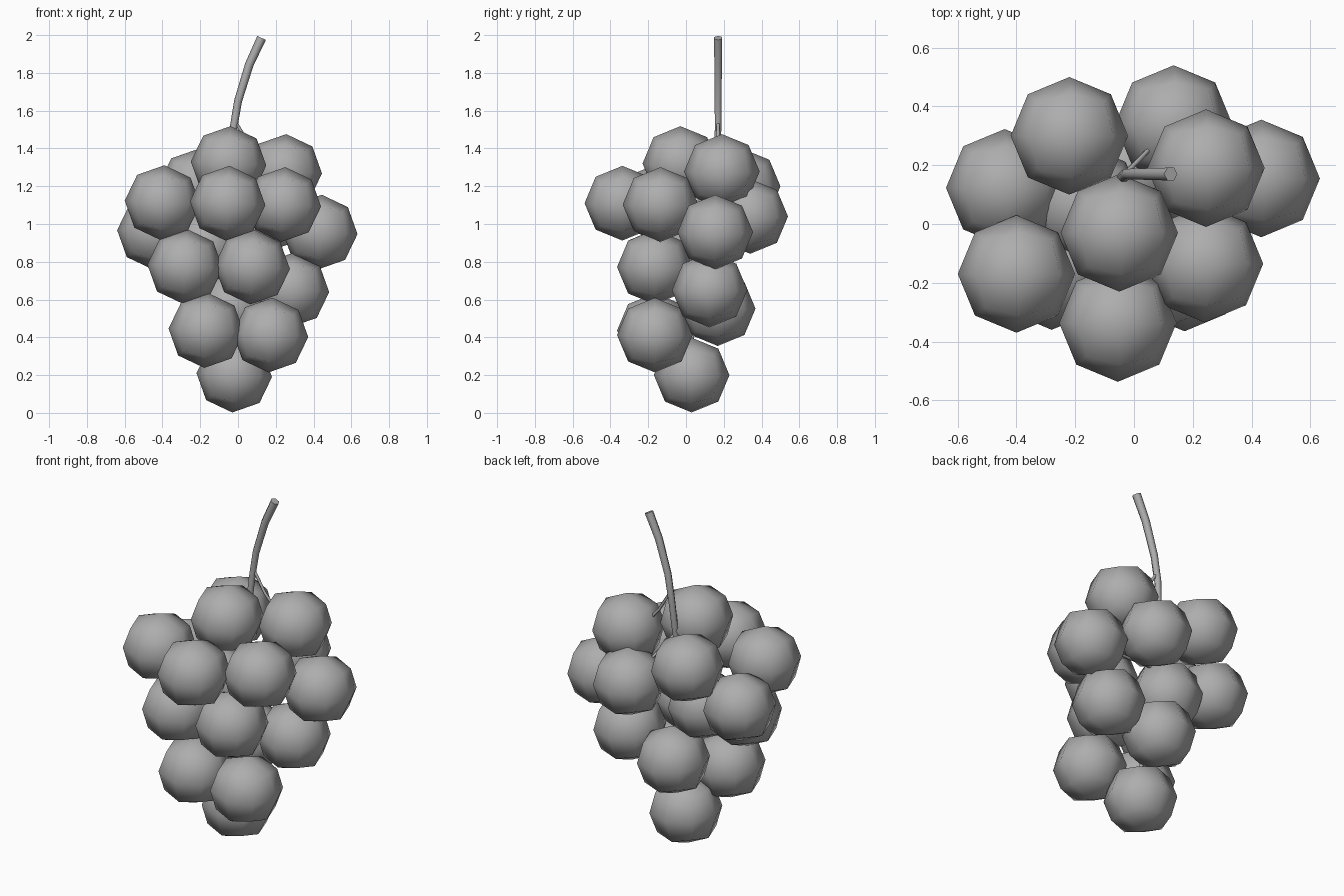
import bpy, bmesh, math
from mathutils import Vector, Matrix

if "Cube" in bpy.data.objects:
    bpy.data.objects.remove(bpy.data.objects["Cube"])

GRAPES = [  # centres, top to bottom
    (-.05, -.03, 1.32), (.245, .19, 1.278), (-.22, .30, 1.20),
    (-.055, -.337, 1.11), (.24, -.135, 1.103), (-.40, -.17, 1.113),
    (.135, .34, 1.04), (.433, .155, .957), (-.44, .123, .957),
    (-.17, .07, .88), (-.28, -.16, .775), (.075, -.165, .772),
    (.283, .125, .65), (-.035, .168, .552), (-.18, -.165, .44),
    (.172, -.165, .412), (-.02, .03, .20)]
GRAPES[14] = (-.168, -.165, .436)

grey = bpy.data.materials.new("dark_grey")
grey.diffuse_color = (.42, .42, .42, 1)
grey.use_nodes = True
grey.node_tree.nodes["Principled BSDF"].inputs["Base Color"].default_value = grey.diffuse_color


def finish(name, bm, loc=(0, 0, 0)):
    me = bpy.data.meshes.new(name)
    bm.to_mesh(me)
    bm.free()
    me.materials.append(grey)
    ob = bpy.data.objects.new(name, me)
    ob.location = loc
    bpy.context.collection.objects.link(ob)


def grape(i, loc):
    # low-poly ball: a cube cut 2 x 2 per face and rounded
    bm = bmesh.new()
    bmesh.ops.create_cube(bm, size=2)
    bmesh.ops.subdivide_edges(bm, edges=bm.edges[:], cuts=1, use_grid_fill=True)
    for v in bm.verts:
        v.co = v.co.normalized() * .2
        v.co.z *= .99
    bm.transform(Matrix.Rotation(math.radians(3), 4, 'Y'))
    for f in bm.faces:
        f.smooth = True
    finish(f"grape_{i + 1}", bm, loc)


def tube(name, points, radii, sides=6):
    # tapered tube swept along a path
    bm = bmesh.new()
    pts = [Vector(p) for p in points]
    rings = []
    for i, p in enumerate(pts):
        d = (pts[min(i + 1, len(pts) - 1)] - pts[max(i - 1, 0)]).normalized()
        side = d.cross(Vector((0, 1, 0))).normalized()
        other = d.cross(side)
        rings.append([bm.verts.new(p + radii[i] * (
            side * math.cos(math.tau * k / sides) + other * math.sin(math.tau * k / sides)))
            for k in range(sides)])
    for a, b in zip(rings, rings[1:]):
        for k in range(sides):
            n = (k + 1) % sides
            bm.faces.new((a[k], a[n], b[n], b[k])).smooth = True
    for end in (rings[0], rings[-1]):
        bm.faces.new(end)
    bmesh.ops.recalc_face_normals(bm, faces=bm.faces[:])
    finish(name, bm)


for i, c in enumerate(GRAPES):
    grape(i, c)

# main stem, curving down through the bunch
tube("stem",
     [(.125, .17, 1.985), (.06, .17, 1.845), (0, .17, 1.65), (-.025, .17, 1.5),
      (-.05, .15, 1.2), (-.05, .08, .9), (-.03, .04, .6), (-.02, .03, .3)],
     [.025, .023, .021, .02, .018, .016, .013, .01])

# thin side stalks to the outer grapes
tube("top_stalk", [(-.02, .17, 1.55), (.06, .17, 1.42), (.16, .18, 1.3)],
     [.009, .009, .008], 5)
for i, root in ((6, (-.04, .16, 1.3)), (7, (-.05, .1, 1.0)), (8, (-.05, .1, 1.0))):
    tube(f"stalk_{i + 1}", [root, GRAPES[i]], [.009, .008], 5)
